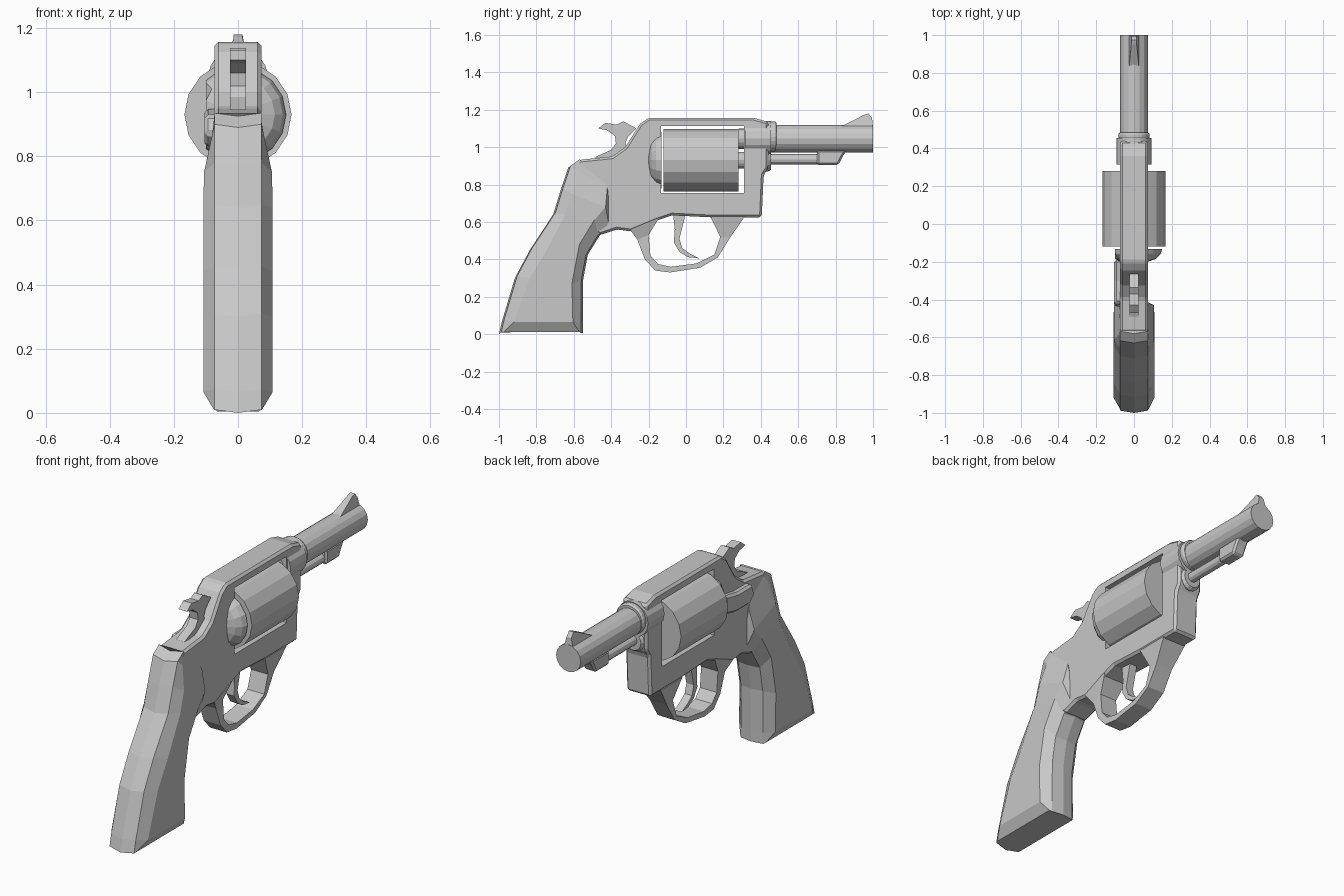
import bpy
import bmesh
import math

cube = bpy.data.objects.get("Cube")
if cube:
    bpy.data.objects.remove(cube, do_unlink=True)

STEEL = bpy.data.materials.new("steel_grey")
STEEL.use_nodes = True
STEEL.diffuse_color = (0.58, 0.58, 0.58, 1)
STEEL.node_tree.nodes["Principled BSDF"].inputs["Base Color"].default_value = STEEL.diffuse_color


def loft(name, rings, closed_ends=True):
    """Skin a list of equally long point rings into one flat shaded object."""
    bm = bmesh.new()
    loops = [[bm.verts.new(p) for p in ring] for ring in rings]
    for low, high in zip(loops, loops[1:]):
        for i in range(len(low)):
            j = (i + 1) % len(low)
            bm.faces.new((low[i], low[j], high[j], high[i]))
    if closed_ends:
        bm.faces.new(loops[0])
        bm.faces.new(loops[-1])
    bmesh.ops.recalc_face_normals(bm, faces=bm.faces)
    mesh = bpy.data.meshes.new(name)
    bm.to_mesh(mesh)
    bm.free()
    mesh.materials.append(STEEL)
    obj = bpy.data.objects.new(name, mesh)
    bpy.context.scene.collection.objects.link(obj)
    return obj


def prism(name, profile, left, right):
    """Extrude a side profile of (y, z) points across x."""
    return loft(name, [[(x, y, z) for y, z in profile] for x in (left, right)])


def turned(name, height, stations, sides=16):
    """Turn (y, radius) stations about a lengthwise axis at the given height."""
    angles = [math.tau * i / sides for i in range(sides)]
    return loft(name, [[(r * math.cos(a), y, height + r * math.sin(a)) for a in angles]
                       for y, r in stations])


def bevel(obj, width):
    mod = obj.modifiers.new("edge_chamfer", "BEVEL")
    mod.width = width
    mod.segments = 1
    mod.limit_method = "ANGLE"
    mod.angle_limit = math.radians(25)


# Frame with an opening for the cylinder
frame = prism("frame", [
    (-.2, 1.157), (.36, 1.157), (.44, 1.135), (.44, .89), (.415, .85), (.405, .625),
    (.13, .625), (-.075, .635), (-.15, .61), (-.295, .55), (-.37, .56), (-.46, .53),
    (-.6, .62), (-.6, .88), (-.57, .932), (-.395, .95), (-.325, 1), (-.29, 1.055),
    (-.245, 1.125)], -.073, .073)
bevel(frame, .012)
window = prism("window_cutter", [(-.135, .755), (.31, .755), (.31, 1.112), (-.135, 1.112)], -.3, .3)
window.hide_render = True
window.hide_viewport = True
window.display_type = "WIRE"
cut = frame.modifiers.new("cylinder_window", "BOOLEAN")
cut.object = window
cut.operation = "DIFFERENCE"
cut.solver = "EXACT"


# Grip: each station is back, side back, side front, front and half width
def grip_ring(back, side_back, side_front, front, half):
    edge_back = (back[0] + .012, back[1] + .01)
    edge_front = (front[0] - .01, front[1])
    right = [(.073, *edge_back), (half, *side_back), (half, *side_front), (.065, *edge_front)]
    left = [(-x, y, z) for x, y, z in reversed(right)]
    return [(0, *back)] + right + [(0, *front)] + left


loft("grip", [grip_ring(*station) for station in (
    ((-1, 0), (-.975, .012), (-.57, .012), (-.552, .005), .076),
    ((-.985, .065), (-.92, .065), (-.605, .065), (-.552, .065), .108),
    ((-.915, .3), (-.835, .3), (-.61, .27), (-.55, .29), .108),
    ((-.835, .45), (-.75, .44), (-.57, .48), (-.525, .425), .108),
    ((-.71, .64), (-.645, .64), (-.49, .61), (-.46, .53), .108),
    ((-.67, .77), (-.61, .75), (-.43, .68), (-.4, .57), .106),
    ((-.63, .89), (-.585, .87), (-.42, .79), (-.4, .68), .08),
    ((-.58, .925), (-.555, .915), (-.44, .82), (-.41, .75), .072))])

# Trigger guard: a band that widens where it meets the frame
outer = [(-.3, .56), (-.26, .505), (-.22, .4), (-.165, .34), (-.085, .33), (.075, .355),
         (.17, .41), (.235, .515), (.315, .63)]
inner = [(-.145, .62), (-.2, .53), (-.19, .42), (-.15, .375), (-.08, .36), (.055, .378),
         (.152, .425), (.183, .52), (.13, .63)]
guard_rings = []
for o, i in zip(outer, inner):
    half = .07 if o[1] > .55 else .05
    guard_rings.append([(-half, *o), (half, *o), (half, *i), (-half, *i)])
loft("trigger_guard", guard_rings)

# Trigger and hammer
prism("trigger", [
    (-.07, .65), (-.06, .56), (-.065, .49), (-.035, .44), (.01, .412), (.07, .405),
    (.02, .43), (-.02, .46), (-.035, .51), (-.02, .57), (0, .65)], -.022, .022)
prism("hammer", [
    (-.47, 1.1), (-.43, 1.13), (-.37, 1.12), (-.335, 1.138), (-.265, 1.1), (-.31, 1.055),
    (-.325, 1.02), (-.29, .94), (-.49, .945), (-.4, .985), (-.375, 1.02), (-.38, 1.06),
    (-.42, 1.09)], -.025, .025)

# Rotating cylinder and the shield behind it, which is flattened on its right
turned("cylinder", .93, [(-.12, .167), (.28, .167)])
shield = turned("recoil_shield", .93, [(-.2, .075), (-.185, .115), (-.16, .14), (-.132, .15)])
for vert in shield.data.vertices:
    vert.co.x = max(vert.co.x, -.1)

# Thumb latch on the right side
latch = prism("thumb_latch", [
    (-.19, .85), (-.19, .95), (-.3, .93), (-.42, .93), (-.44, .87), (-.4, .83), (-.28, .83)],
    -.105, -.06)
bevel(latch, .012)

# Barrel group
turned("barrel_collar", 1.047, [(.315, .093), (.455, .093)])
turned("barrel_ring", 1.055, [(.45, .078), (.46, .083), (.475, .083), (.485, .076)], 24)
turned("barrel", 1.045, [(.28, .055), (.44, .055), (.44, .073), (1, .073)])
turned("crane", .93, [(.27, .045), (.32, .045), (.32, .06), (.44, .06), (.455, .05)])
turned("ejector_rod", .935, [(.44, .027), (.72, .027)], 12)
lug = prism("ejector_lug", [
    (.7, .905), (.815, .905), (.835, .945), (.86, .985), (.7, .985)], -.035, .035)
bevel(lug, .01)

# Front sight: a ramp that thins towards the top
sight = prism("front_sight", [
    (.81, 1.1), (.95, 1.172), (.975, 1.18), (.995, 1.155), (1, 1.1)], -.028, .028)
for vert in sight.data.vertices:
    if vert.co.z > 1.14:
        vert.co.x *= .5
